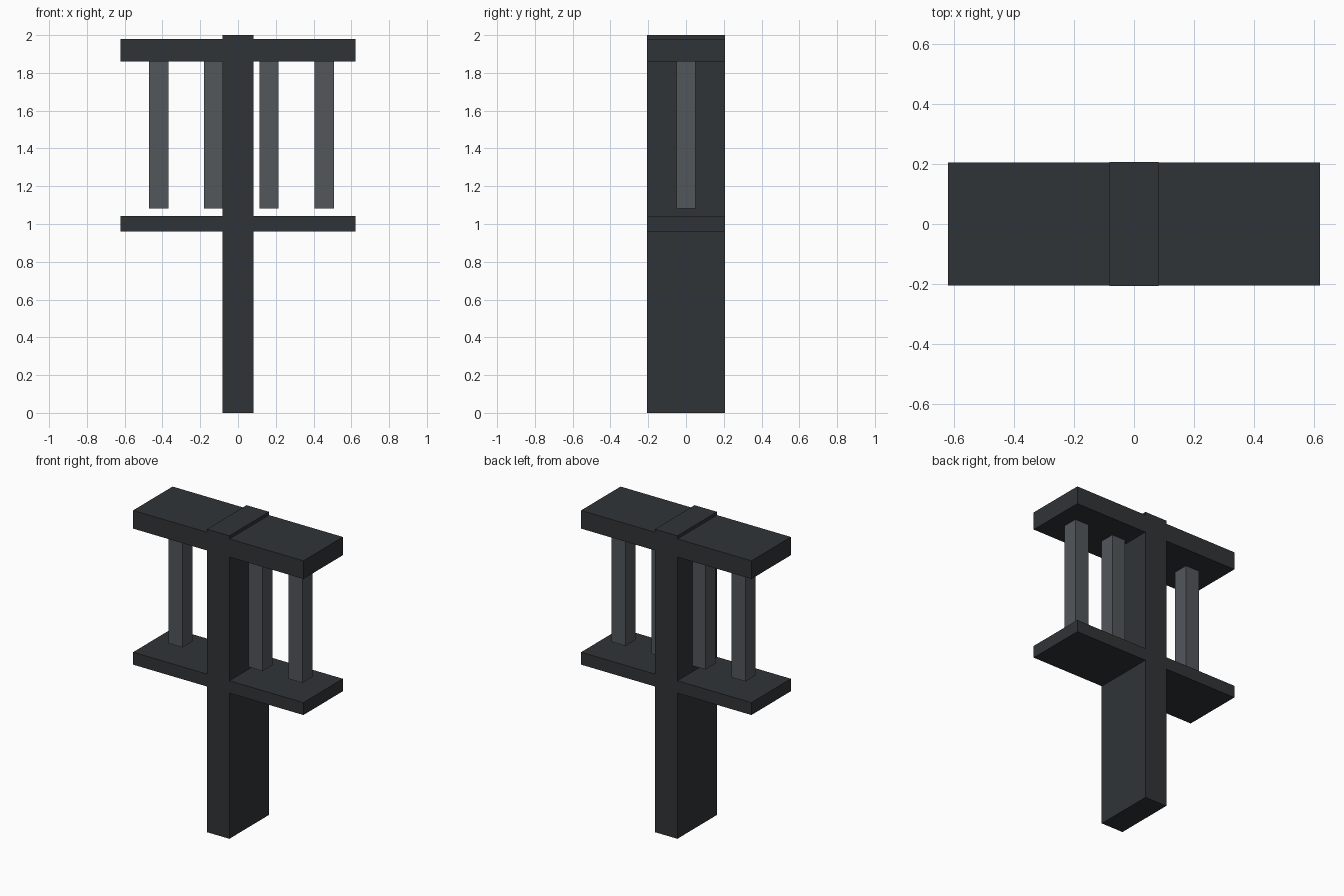
import bpy

if "Cube" in bpy.data.objects:
    bpy.data.objects.remove(bpy.data.objects["Cube"])


def make_material(name, colour):
    mat = bpy.data.materials.new(name)
    mat.diffuse_color = (*colour, 1.0)
    mat.use_nodes = True
    mat.node_tree.nodes["Principled BSDF"].inputs["Base Color"].default_value = mat.diffuse_color
    return mat


def box(name, size, centre, mat):
    bpy.ops.mesh.primitive_cube_add(size=1, location=centre)
    obj = bpy.context.object
    obj.name = name
    obj.scale = size
    bpy.ops.object.transform_apply(location=False, rotation=False, scale=True)
    obj.data.materials.append(mat)
    return obj


dark_iron = make_material("dark_iron", (0.030, 0.034, 0.038))
grey_steel = make_material("grey_steel", (0.085, 0.095, 0.105))

# Central post, full height
box("post", (0.164, 0.414, 2.0), (0, 0, 1.0), dark_iron)

# Crossbeam and lower shelf, a hair inside the post faces
box("crossbeam", (1.244, 0.412, 0.12), (0, 0, 1.919), dark_iron)
box("shelf", (1.244, 0.412, 0.082), (0, 0, 1.002), dark_iron)

# Four square bars hanging from the crossbeam, just clear of the shelf
bar_bottom, bar_top = 1.083, 1.87
for i in range(4):
    x = -0.42 + i * 0.292
    box(f"hanging_bar_{i + 1}", (0.102, 0.102, bar_top - bar_bottom),
        (x, 0, (bar_top + bar_bottom) / 2), grey_steel)
